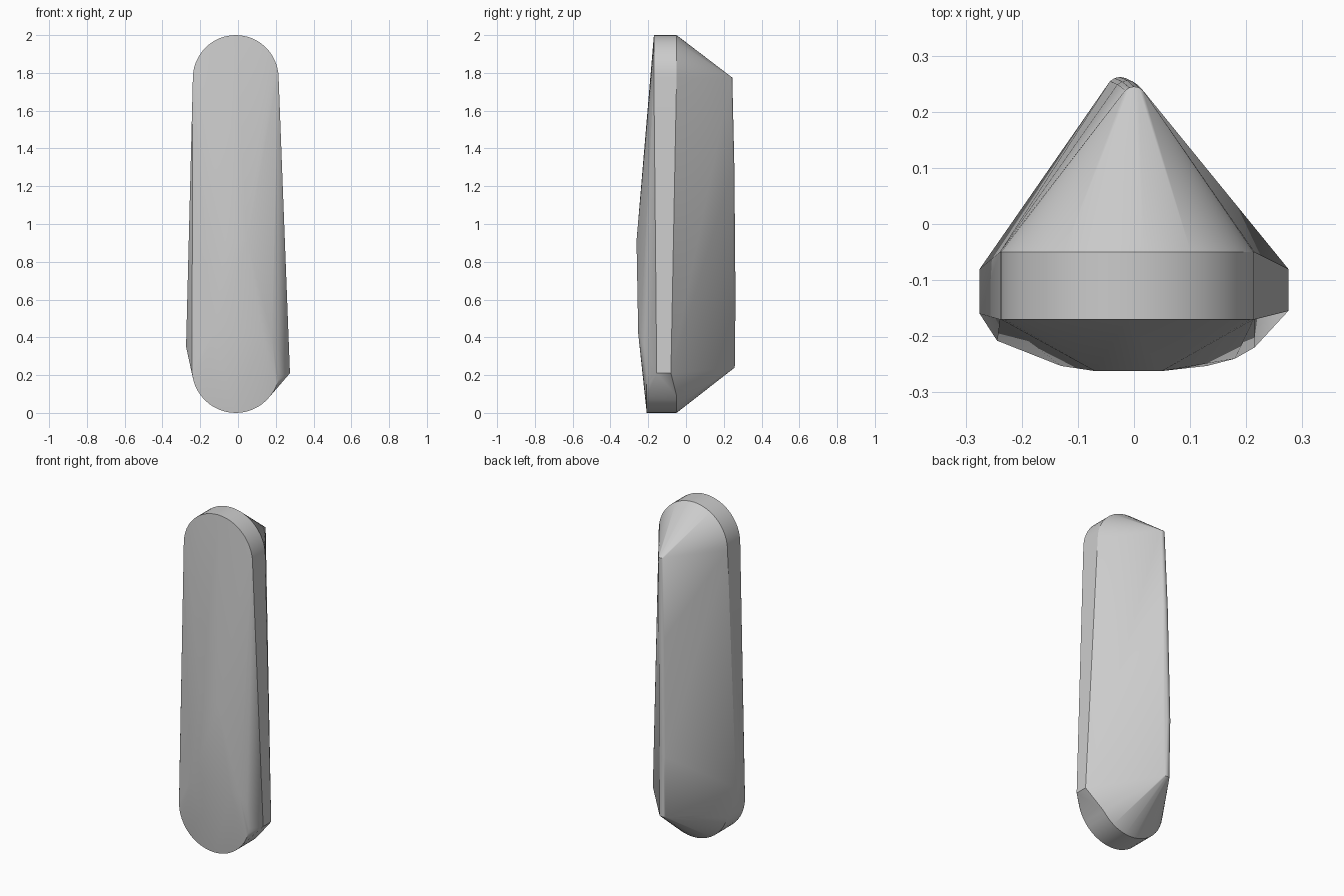
import bpy, bmesh, math

cube = bpy.data.objects.get("Cube")
if cube:
    bpy.data.objects.remove(cube, do_unlink=True)

grey = bpy.data.materials.new("plain grey")
grey.use_nodes = True
colour = (0.6, 0.6, 0.6, 1)
grey.diffuse_color = colour
grey.node_tree.nodes["Principled BSDF"].inputs["Base Color"].default_value = colour


def arc(cx, y, cz, r, sign, steps=24):
    """Half ring facing up (sign 1) or down (sign -1) at depth y."""
    return [(cx + r * math.cos(math.pi * i / steps), y,
             cz + sign * r * math.sin(math.pi * i / steps)) for i in range(steps + 1)]


def tip(cx, y, z, r, steps=8):
    """Small rounded nose on the rear ridge, level in z."""
    return [(cx + r * math.cos(math.pi * i / steps),
             y - r + r * math.sin(math.pi * i / steps), z) for i in range(steps + 1)]


points = []
# Rounded top end: front rim, rear rim and softened shoulder
points += arc(-0.012, -0.17, 1.773, 0.227, 1)
points += arc(-0.012, -0.05, 1.773, 0.227, 1)
points += arc(-0.012, -0.03, 1.773, 0.21, 1)
# Rounded bottom end
points += arc(-0.012, -0.208, 0.232, 0.232, -1)
points += arc(-0.012, -0.05, 0.232, 0.232, -1)
points += arc(-0.012, -0.03, 0.232, 0.215, -1)
# Rear ridge from top to bottom
points += tip(0.0, 0.245, 1.775, 0.022)
points += tip(-0.012, 0.256, 1.3, 0.025)
points += tip(-0.025, 0.262, 0.6, 0.025)
points += tip(-0.02, 0.258, 0.24, 0.028)
# Side bulges
points += [(0.275, y, 0.21) for y in (-0.155, -0.08)]
points += [(-0.275, y, 0.35) for y in (-0.16, -0.08)]
# Shallow belly on the front
points += [(-0.07, -0.262, 0.91), (0.05, -0.262, 0.91),
           (-0.13, -0.253, 0.42), (0.13, -0.253, 0.42),
           (0.18, -0.24, 0.4), (0.215, -0.22, 0.35)]

# Wrap the sections in one tight skin
bm = bmesh.new()
for p in points:
    bm.verts.new(p)
bmesh.ops.convex_hull(bm, input=bm.verts[:])
bmesh.ops.delete(bm, geom=[v for v in bm.verts if not v.link_faces], context='VERTS')
bmesh.ops.dissolve_limit(bm, angle_limit=math.radians(0.3), verts=bm.verts[:], edges=bm.edges[:])
bmesh.ops.recalc_face_normals(bm, faces=bm.faces[:])
mesh = bpy.data.meshes.new("body")
bm.to_mesh(mesh)
bm.free()
mesh.materials.append(grey)
body = bpy.data.objects.new("body", mesh)
bpy.context.collection.objects.link(body)

bpy.ops.object.select_all(action='DESELECT')
body.select_set(True)
bpy.context.view_layer.objects.active = body
bpy.ops.object.shade_smooth_by_angle(angle=math.radians(30))
